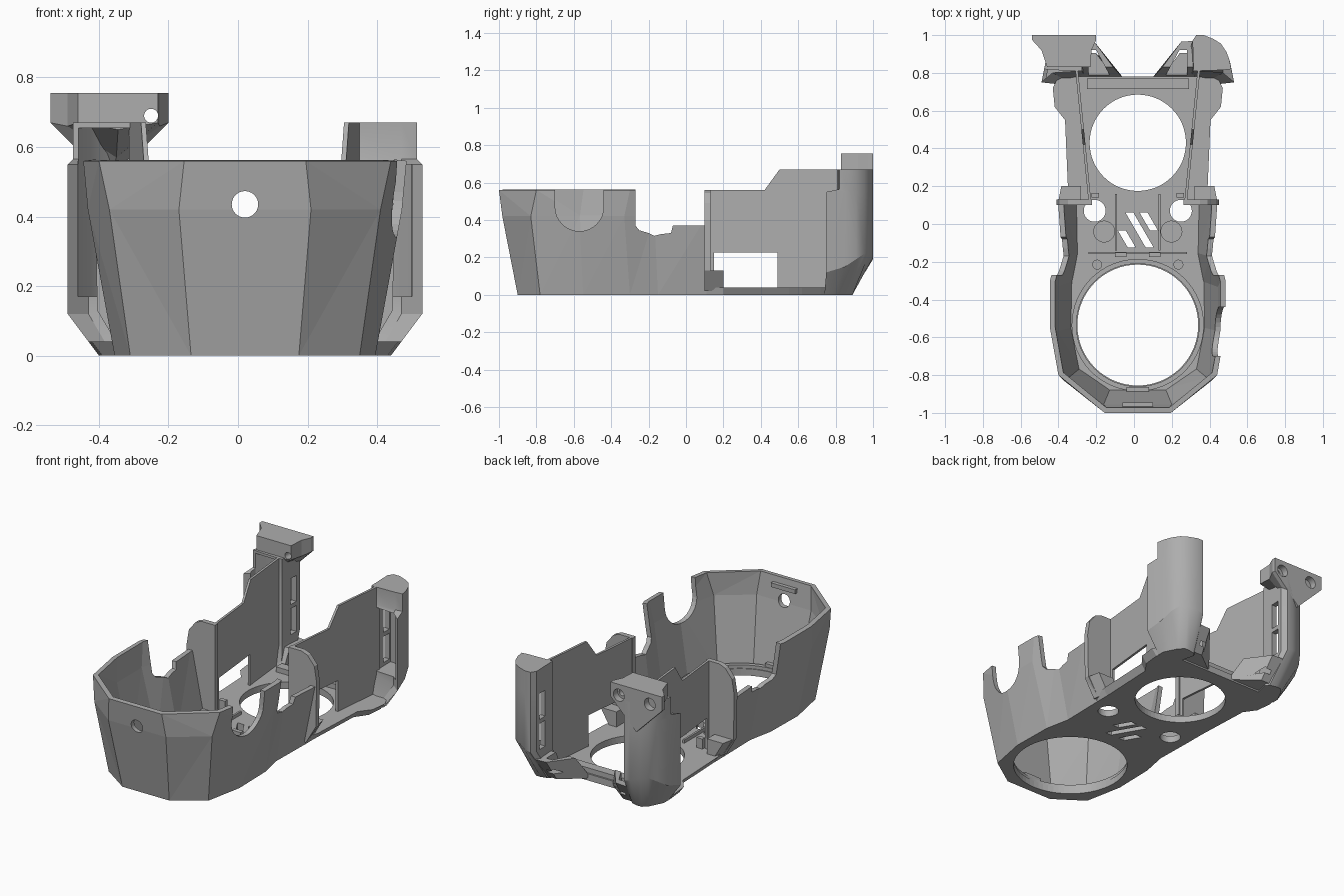
import bpy, bmesh, math
from mathutils import Matrix, Vector

if "Cube" in bpy.data.objects:
    bpy.data.objects.remove(bpy.data.objects["Cube"])

CX = 0.02  # symmetry plane of the housing
grey = bpy.data.materials.new("plain grey")
grey.use_nodes = True
grey.diffuse_color = (0.42, 0.42, 0.42, 1)
grey.node_tree.nodes["Principled BSDF"].inputs["Base Color"].default_value = grey.diffuse_color


def finish(name, bm, fix=True):
    if fix:
        bmesh.ops.recalc_face_normals(bm, faces=bm.faces[:])
    mesh = bpy.data.meshes.new(name)
    bm.to_mesh(mesh)
    bm.free()
    mesh.materials.append(grey)
    ob = bpy.data.objects.new(name, mesh)
    bpy.context.collection.objects.link(ob)
    return ob


def loft(name, rings):
    """Closed solid through rings of equal point count."""
    bm = bmesh.new()
    loops = [[bm.verts.new(p) for p in ring] for ring in rings]
    n = len(loops[0])
    for a, b in zip(loops, loops[1:]):
        for i in range(n):
            j = (i + 1) % n
            bm.faces.new((a[i], a[j], b[j], b[i]))
    bm.faces.new(loops[0])
    bm.faces.new(loops[-1])
    return finish(name, bm)


def slab(name, outline, z0, z1):
    return loft(name, [[(x, y, z) for x, y in outline] for z in (z0, z1)])


def cross_prism(name, profile, x0, x1):
    return loft(name, [[(x, y, z) for y, z in profile] for x in (x0, x1)])


def box(name, x0, x1, y0, y1, z0, z1):
    return slab(name, [(x0, y0), (x1, y0), (x1, y1), (x0, y1)], z0, z1)


def cyl(name, centre, r, depth, axis="Z"):
    bm = bmesh.new()
    turn = {"Y": Matrix.Rotation(math.pi / 2, 4, "X"), "Z": Matrix()}[axis]
    bmesh.ops.create_cone(bm, cap_ends=True, segments=64, radius1=r, radius2=r,
                          depth=depth, matrix=Matrix.Translation(Vector(centre)) @ turn)
    return finish(name, bm)


def apply_all(ob):
    bpy.ops.object.select_all(action="DESELECT")
    ob.select_set(True)
    bpy.context.view_layer.objects.active = ob
    for mod in list(ob.modifiers):
        bpy.ops.object.modifier_apply(modifier=mod.name)


def cut(ob, *cutters):
    for c in cutters:
        c.hide_render = True
        mod = ob.modifiers.new("cut", "BOOLEAN")
        mod.operation, mod.solver, mod.object = "DIFFERENCE", "EXACT", c
    apply_all(ob)
    for c in cutters:
        bpy.data.objects.remove(c)


def smooth(ob, angle):
    bpy.ops.object.select_all(action="DESELECT")
    ob.select_set(True)
    bpy.context.view_layer.objects.active = ob
    bpy.ops.object.shade_smooth_by_angle(angle=math.radians(angle))


def both(half):
    """Mirror a half outline that runs from front to rear."""
    return [(CX - x, y) for x, y in reversed(half)] + [(CX + x, y) for x, y in half]


# Faceted front shell, open at top, bottom and rear
levels = {
    0.0: [(.155, -.9), (.33, -.78), (.375, -.55), (.37, -.3), (.34, -.15), (.345, .11)],
    0.42: [(.19, -.982), (.39, -.83), (.452, -.57), (.452, -.33), (.41, -.17), (.43, .11)],
    0.56: [(.175, -1), (.42, -.8), (.465, -.55), (.465, -.3), (.43, -.17), (.43, .11)],
}
bm = bmesh.new()
rows = [[bm.verts.new((x, y, z)) for x, y in both(half)] for z, half in levels.items()]
for a, b in zip(rows, rows[1:]):
    for i in range(len(a) - 1):
        bm.faces.new((a[i], a[i + 1], b[i + 1], b[i]))
bmesh.ops.triangulate(bm, faces=bm.faces[:])
shell = finish("front_shell", bm, fix=False)
wall = shell.modifiers.new("wall", "SOLIDIFY")
wall.thickness, wall.offset, wall.use_even_offset = 0.028, -1, True
apply_all(shell)
cut(shell,
    cross_prism("rear_dip", [(-.27, .7), (-.27, .37), (-.25, .345), (-.2, .33), (-.17, .315), (-.13, .325),
                             (-.08, .33), (-.07, .37), (.2, .37), (.2, .7)], -1, 1),
    cross_prism("side_notch", [(-.7, .7), (-.7, .47)]
                + [(-.57 + .13 * math.cos(t), .47 + .13 * math.sin(t))
                   for t in [math.pi * (1 + k / 16) for k in range(1, 16)]]
                + [(-.44, .47), (-.44, .7)], .3, .7),
    cyl("front_hole", (CX, -.95, .435), .038, .3, "Y"))
box("front_latch", CX - .08, CX + .08, -.968, -.945, .5, .525)
box("front_clip", CX - .06, CX + .06, -.888, -.862, .03, .08)

# Floor plate with its openings
front = levels[0.0]
rear = [(.345, .2), (.36, .55), (.41, .62), (.42, .72), (.4, .78), (.1, .78)]
flare = [(.37, .2), (.385, .55), (.44, .62), (.45, .72), (.42, .78), (.1, .78)]
floor = loft("floor_plate", [[(x, y, 0) for x, y in both(front + rear)],
                             [(x, y, .04) for x, y in both(front + flare)]])
openings = [cyl("opening", (CX, -.535, 0), .32, .4), cyl("opening", (CX, .43, 0), .255, .4)]
for s in (-1, 1):
    openings.append(cyl("opening", (CX + s * .228, .07, 0), .058, .4))
    openings.append(cyl("recess", (CX + s * .178, -.04, .045), .055, .03))
# Slanted vents
for x, top, bottom in ((-.085, -.035, -.125), (-.045, .06, -.125), (.03, .06, -.035)):
    run = (top - bottom) * .58
    openings.append(slab("vent", [(x, top), (x + .042, top), (x + .042 + run, bottom), (x + run, bottom)], -.2, .2))
cut(floor, *openings)

# Raised rim around the large front opening
rim = cyl("front_rim", (CX, -.535, .045), .35, .03)
cut(rim, cyl("bore", (CX, -.535, .04), .325, .2))
smooth(rim, 30)

# Floor ribs and rear bar
for s in (-1, 1):
    x = CX + s * .115
    box("floor_rib", x - .006, x + .006, -.14, .16, .03, .06)
    x = CX + s * .09
    box("floor_clip", x - .03, x + .03, -.175, -.15, .03, .12)
    x = CX + s * .225
    box("rear_clip", x - .02, x + .02, .14, .165, .03, .1)
    cyl("small_boss", (CX + s * .215, -.215, .045), .026, .03)
box("floor_rib_front", CX - .26, CX + .26, -.16, -.148, .03, .06)
box("rear_bar", CX - .27, CX + .27, .715, .77, .03, .07)

for s, label in ((-1, "right"), (1, "left")):
    def side(points):
        return [(CX + s * x, y) for x, y in points]

    # Tall thin side plate with a stepped top and a low window
    profile = [(.1, .02), (.15, .02), (.15, .225), (.49, .225), (.49, .02), (.84, .02),
               (.84, .67), (.5, .67), (.42, .56), (.1, .56)]
    loft(label + "_side_plate",
         [[(CX + s * (.235 + d + .1 * y), y, z) for y, z in profile] for d in (0, .014)])

    # Cross wall with a rounded outer top corner
    ear = [(.243, .03), (.36, .03), (.425, .13), (.43, .4), (.415, .49), (.37, .545), (.33, .56), (.243, .56)]
    loft(label + "_cross_wall", [[(CX + s * x, y, z) for x, z in ear] for y in (.1, .13)])
    loft(label + "_low_block", [[(CX + s * x, y, z) for x, y in ((.3, .1), (w, .1), (w - .02, .2), (.3, .2))]
                                for z, w in ((.02, .36), (.13, .425))])

    # Rear tower: curved back, tapered foot, hollow towards the front
    foot = [(.28, .78), (.26, .86), (.28, .88), (.32, .89), (.35, .89), (.38, .86), (.4, .82), (.42, .78),
            (.42, .74), (.38, .76)]
    plan = [(.295, .81), (.29, .97), (.31, 1), (.35, 1), (.4, .98), (.44, .955), (.47, .91), (.49, .85),
            (.51, .75), (.45, .8)]
    shoulder = [.15, .19, .19, .2, .22, .22, .19, .15, .12, .12]
    upper = plan[:7] + [(.485, .87), (.495, .82), (.45, .815)]
    rings = [[(x, y, z) for x, y in side(ring)]
             for ring, z in ((foot, 0), (plan, .55), (upper, .565), (upper, .67))]
    rings.insert(1, [(x, y, z) for (x, y), z in zip(side(plan), shoulder)])
    tower = loft(label + "_rear_tower", rings)
    pocket = [(.325, .7), (.325, .95), (.38, .945), (.415, .91), (.445, .87), (.478, .82), (.485, .7)]
    cuts = [slab("pocket", side(pocket), .17, .655 if s < 0 else .55)]
    for z in (.19, .37):
        xs = sorted((CX + s * .2, CX + s * .36))
        cuts.append(box("slot", *xs, .885, .94, z, z + .155))
    cut(tower, *cuts)
    smooth(tower, 28)

    # Sloped brace between floor and tower foot
    low = [(.07, .765), (.3, .765), (.3, .88), (.22, .88)]
    high = [(.13, .83), (.3, .83), (.3, .97), (.23, .965)]
    brace = loft(label + "_rear_brace", [[(x, y, z) for x, y in side(ring)]
                                         for ring, z in ((low, .01), (high, .14))])
    inner = [(.15, .79), (.26, .79), (.26, .92), (.22, .92)]
    cut(brace, slab("brace_gap", side(inner), .05, .3))

# Mounting bracket on the taller tower
near = [(-.46, .755), (-.23, .755), (-.23, .67), (-.345, .65), (-.46, .67)]
middle = [(-.49, .755), (-.225, .755), (-.225, .66), (-.35, .57), (-.49, .66)]
far = [(-.54, .755), (-.2, .755), (-.2, .67), (-.37, .5), (-.54, .67)]
bracket = loft("mounting_bracket", [[(x, y, z) for x, z in ring]
                                    for ring, y in ((near, .83), (middle, .92), (far, .975), (far, 1))])
cut(bracket, cyl("through_hole", (-.25, .95, .69), .02, .5, "Y"),
    *[cyl("screw_recess", (x, 1, .69), .036, .08, "Y") for x in (-.255, -.46)])
